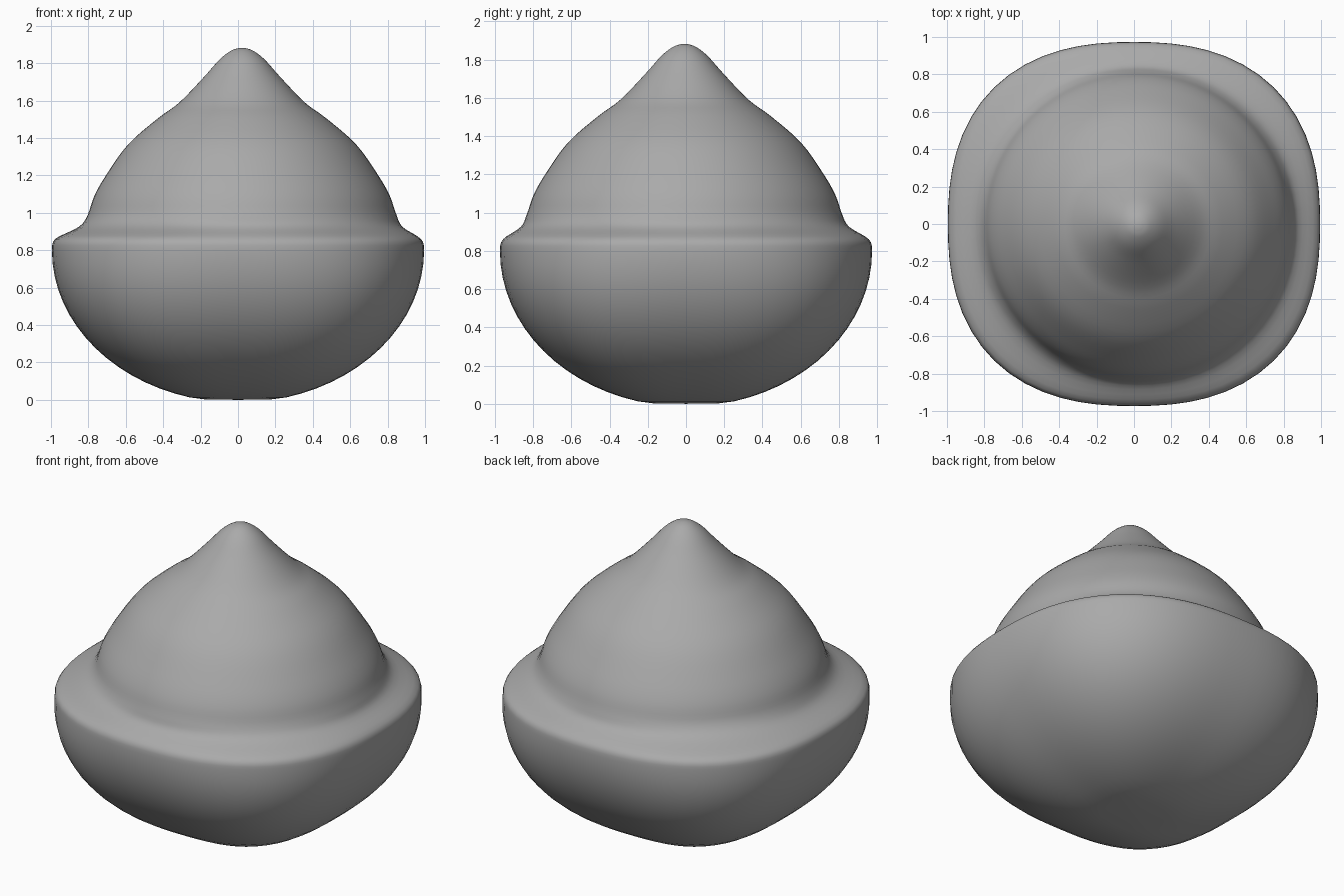
import bpy
import bmesh
from math import cos, sin, pi
from mathutils import Vector

if "Cube" in bpy.data.objects:
    bpy.data.objects.remove(bpy.data.objects["Cube"], do_unlink=True)

SEGMENTS = 64


def plain_material(name, value):
    mat = bpy.data.materials.new(name)
    mat.use_nodes = True
    colour = (value, value, value, 1)
    mat.diffuse_color = colour
    mat.node_tree.nodes["Principled BSDF"].inputs["Base Color"].default_value = colour
    return mat


def smooth_path(points, steps=4):
    """Catmull-Rom curve through the profile points."""
    pts = [Vector(p) for p in points]
    pts = [pts[0]] + pts + [pts[-1]]
    path = []
    for a, b, c, d in zip(pts, pts[1:], pts[2:], pts[3:]):
        for i in range(steps):
            t = i / steps
            path.append(0.5 * (2 * b + (c - a) * t + (2 * a - 5 * b + 4 * c - d) * t * t
                               + (3 * b - a - 3 * c + d) * t ** 3))
    return path + [pts[-1]]


def ring(bm, radius, z, squareness):
    """Rounded-square ring: squareness 0 is a circle, 1 the full rim shape."""
    power = 2 + 0.42 * squareness
    if z < 0.8:
        power += 0.5 * (0.8 - z)
    shift = 1 - squareness
    verts = []
    for i in range(SEGMENTS):
        a = 2 * pi * i / SEGMENTS
        r = radius / (abs(cos(a)) ** power + abs(sin(a)) ** power) ** (1 / power)
        x = r * cos(a) + 0.022 * shift
        y = r * sin(a) * (1 - 0.022 * squareness) - 0.008 * shift
        verts.append(bm.verts.new((x, y, z)))
    return verts


# Bowl: lower half of a squashed ball with a softly flattened bottom
sections = []
for i in range(2, 19):
    a = pi / 2 * i / 18
    z = 0.8 * (1 - cos(a))
    sections.append((0.995 * sin(a), max(z - 0.015 * cos(a), 0.002), 1))

# Rim, dome and pointed cap: radius, height, squareness
upper = [(0.995, 0.8, 1), (0.978, 0.86, 1), (0.865, 0.925, 0.35), (0.825, 0.99, 0),
         (0.79, 1.09, 0), (0.728, 1.2, 0), (0.61, 1.365, 0), (0.45, 1.505, 0),
         (0.335, 1.59, 0), (0.205, 1.725, 0), (0.12, 1.82, 0), (0.06, 1.866, 0),
         (0.02, 1.88, 0)]
sections += [tuple(p) for p in smooth_path(upper)[1:]]

# Skin the sections into one closed body
bm = bmesh.new()
rings = [ring(bm, r, z, min(max(s, 0), 1)) for r, z, s in sections]
for low, high in zip(rings, rings[1:]):
    for i in range(SEGMENTS):
        j = (i + 1) % SEGMENTS
        bm.faces.new((low[i], low[j], high[j], high[i]))
for edge, (x, y, z) in ((rings[0], (0, 0, 0)), (rings[-1], (0.022, -0.008, 1.882))):
    centre = bm.verts.new((x, y, z))
    for i in range(SEGMENTS):
        bm.faces.new((edge[i], edge[(i + 1) % SEGMENTS], centre))
bmesh.ops.recalc_face_normals(bm, faces=bm.faces)
for face in bm.faces:
    face.smooth = True

mesh = bpy.data.meshes.new("domed_body")
bm.to_mesh(mesh)
bm.free()
mesh.materials.append(plain_material("plain_grey", 0.4))
body = bpy.data.objects.new("domed_body", mesh)
bpy.context.collection.objects.link(body)
